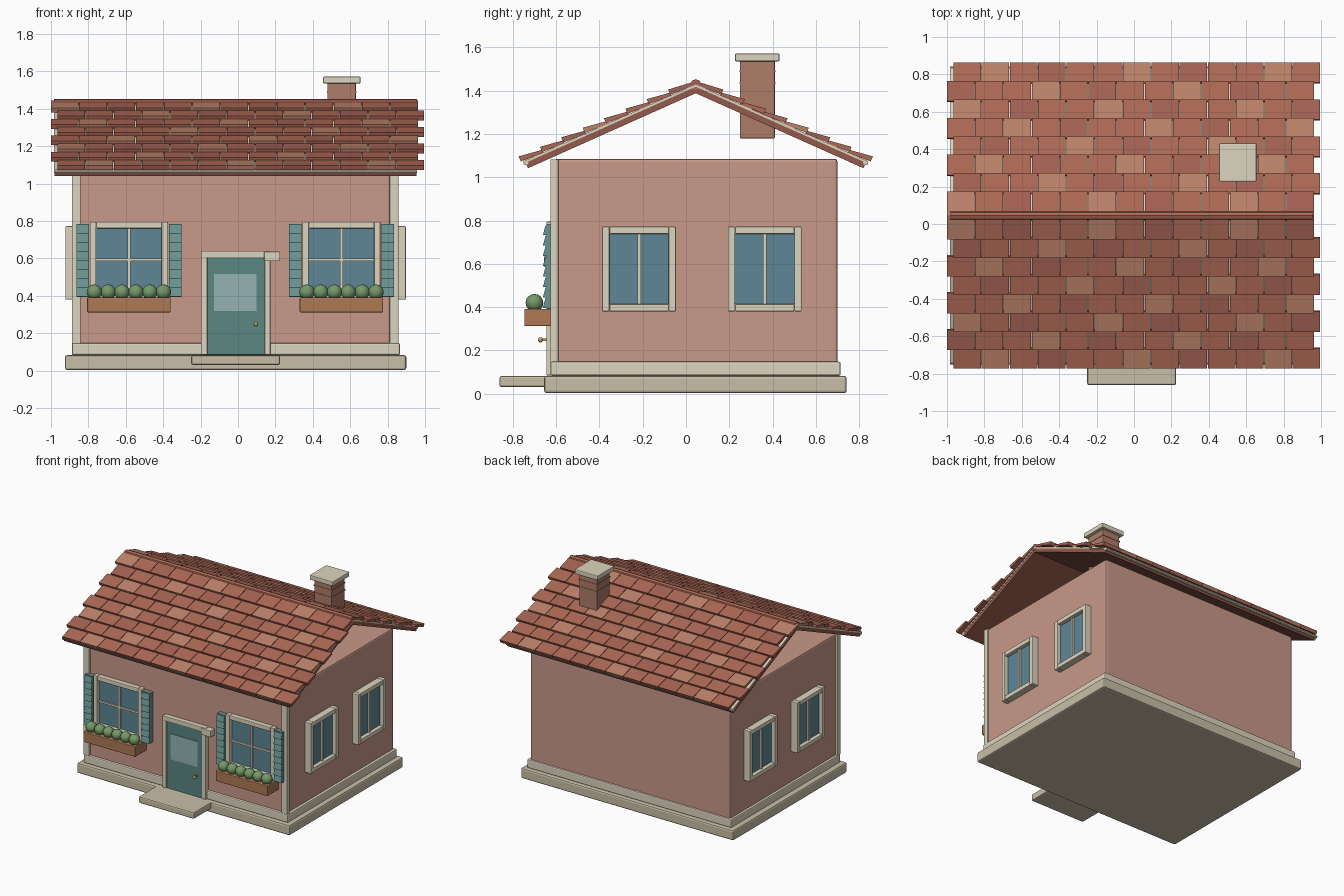
import bpy, bmesh, math
from mathutils import Vector

if "Cube" in bpy.data.objects:
    bpy.data.objects.remove(bpy.data.objects["Cube"])

CX, CY = -0.013, 0.045          # house centre
MATS = {}
COL = dict(wall=(.58, .32, .25), cream=(.72, .66, .52), stone=(.58, .52, .39), tile=(.42, .14, .09),
           tile_light=(.50, .22, .14), tile_dark=(.37, .12, .085), slab=(.30, .10, .07), brick=(.42, .20, .14),
           glass=(.11, .24, .30), pale=(.30, .45, .45), teal=(.10, .24, .22), shutter=(.14, .29, .28),
           wood=(.42, .19, .09), plant=(.18, .32, .14), brass=(.55, .38, .14))


def finish(o, name, col, bevel=0, smooth=False):
    o.name = name
    if col not in MATS:
        MATS[col] = bpy.data.materials.new(col)
        MATS[col].diffuse_color = (*COL[col], 1)
    o.data.materials.append(MATS[col])
    if bevel:
        m = o.modifiers.new("bevel", 'BEVEL')
        m.width, m.segments = bevel, 2
    if smooth:
        for p in o.data.polygons:
            p.use_smooth = True
    return o


def from_bm(bm, name, col, bevel=0, smooth=False):
    bmesh.ops.recalc_face_normals(bm, faces=bm.faces)
    me = bpy.data.meshes.new(name)
    bm.to_mesh(me)
    bm.free()
    o = bpy.data.objects.new(name, me)
    bpy.context.collection.objects.link(o)
    return finish(o, name, col, bevel, smooth)


def hexa(bm, pts):
    # pts: four bottom corners then four top corners
    v = [bm.verts.new(p) for p in pts]
    for f in ((3, 2, 1, 0), (4, 5, 6, 7), (0, 1, 5, 4), (1, 2, 6, 5), (2, 3, 7, 6), (3, 0, 4, 7)):
        bm.faces.new([v[i] for i in f])


def add_box(bm, x0, x1, y0, y1, z0, z1):
    hexa(bm, [(x, y, z) for z in (z0, z1) for x, y in ((x0, y0), (x1, y0), (x1, y1), (x0, y1))])


def box(name, col, *b, bevel=0):
    bm = bmesh.new()
    add_box(bm, *b)
    return from_bm(bm, name, col, bevel)


def rod(name, col, x0, x1, y, z, r, n):
    bpy.ops.mesh.primitive_cylinder_add(vertices=n, radius=r, depth=x1 - x0,
                                        location=((x0 + x1) / 2, y, z), rotation=(0, math.pi / 2, 0))
    return finish(bpy.context.object, name, col)


# base, skirting and walls
box("foundation", "stone", -.925, .9, -.655, .742, 0.003, .083, bevel=.012)
box("skirting", "cream", -.888, .866, -.627, .714, .083, .148, bevel=.008)
box("walls", "wall", -.87, .845, -.608, .70, .09, 1.085, bevel=.012)
for i, x in enumerate((-.888, .811)):
    box(f"corner_post_{i}", "cream", x, x + .047, -.627, -.59, .145, 1.083, bevel=.004)
box("doorstep", "stone", -.25, .225, -.862, -.63, .03, .082, bevel=.01)

# door
bm = bmesh.new()
add_box(bm, -.198, -.164, -.645, -.6, .085, .608)
add_box(bm, .142, .173, -.645, -.6, .085, .608)
add_box(bm, -.198, .173, -.645, -.6, .604, .64)
add_box(bm, .14, .225, -.655, -.6, .585, .636)
from_bm(bm, "door_frame", "cream", .004)
box("door", "teal", -.165, .144, -.637, -.6, .085, .606)
box("door_pane", "pale", -.128, .10, -.642, -.62, .318, .516)
bpy.ops.mesh.primitive_uv_sphere_add(segments=12, ring_count=8, radius=.012, location=(.096, -.672, .249))
finish(bpy.context.object, "door_knob", "brass", smooth=True)
box("knob_stem", "brass", .091, .101, -.668, -.63, .244, .254)


def window(name, origin, right, out, w, z0, z1, cross):
    # frame, glass and glazing bars in a local (right, out, up) frame
    o, r, n = Vector(origin), Vector(right), Vector(out)

    def part(bm, u0, u1, d0, d1, a, b):
        hexa(bm, [o + r * u + n * d + Vector((0, 0, z)) for z in (a, b)
                  for u, d in ((u0, d0), (u1, d0), (u1, d1), (u0, d1))])
    h, t = w / 2, .034
    bm = bmesh.new()
    part(bm, -h, -h + t, -.01, .05, z0, z1)
    part(bm, h - t, h, -.01, .05, z0, z1)
    part(bm, -h + t, h - t, -.01, .05, z0, z0 + t)
    part(bm, -h + t, h - t, -.01, .05, z1 - t, z1)
    from_bm(bm, name + "_frame", "cream", .005)
    bm = bmesh.new()
    part(bm, -h + t, h - t, -.01, .02, z0 + t, z1 - t)
    from_bm(bm, name + "_glass", "glass")
    bm = bmesh.new()
    part(bm, -.008, .008, 0, .032, z0 + t, z1 - t)
    if cross:
        m = (z0 + z1) / 2
        part(bm, -h + t, h - t, 0, .03, m - .007, m + .007)
    from_bm(bm, name + "_bars", "cream")


# side windows, two on each side wall
for x, s, side in ((.847, 1, "right"), (-.873, -1, "left")):
    for i, y in enumerate((-.217, .364)):
        window(f"{side}_window_{i}", (x, y, 0), (0, s, 0), (s, 0, 0), .341, .38, .772, False)

# front windows with shutters and planted boxes
for i, x in enumerate((-.583, .553)):
    window(f"front_window_{i}", (x, -.595, 0), (1, 0, 0), (0, -1, 0), .418, .39, .795, True)
    for j, sx in enumerate((x - .247, x + .247)):
        bm = bmesh.new()
        add_box(bm, sx - .034, sx + .034, -.645, -.6, .393, .783)
        for k in range(8):
            z = .397 + k * .048
            hexa(bm, [(sx + a, y, zz) for a0, zz, yf in ((.033, z, -.661), (.033, z + .045, -.649))
                      for a, y in ((-a0, yf), (a0, yf), (a0, -.64), (-a0, -.64))])
        from_bm(bm, f"shutter_{i}_{j}", "shutter")
    box(f"flower_box_{i}", "wood", x - .223, x + .223, -.747, -.605, .312, .392, bevel=.005)
    bm = bmesh.new()
    for k in range(6):
        res = bmesh.ops.create_uvsphere(bm, u_segments=12, v_segments=8, radius=.041)
        bmesh.ops.translate(bm, verts=res["verts"], vec=(x + (k - 2.5) * .074, -.70, .42))
    from_bm(bm, f"plants_{i}", "plant", smooth=True)

# roof: folded sheets under rows of overlapping tiles
K, APEX, LEAN = .447, 1.388, .37


def chevron(name, col, hw, lo, hi, x0, x1):
    prof = [(-hw - lo * LEAN, lo), (0, lo), (hw + lo * LEAN, lo),
            (hw + hi * LEAN, hi), (0, hi), (-hw - hi * LEAN, hi)]
    bm = bmesh.new()
    ends = [[bm.verts.new((x, CY + y, APEX - K * abs(y) + v)) for y, v in prof] for x in (x0, x1)]
    for e in ends:
        bm.faces.new((e[0], e[1], e[4], e[5]))
        bm.faces.new((e[1], e[2], e[3], e[4]))
    for i in range(6):
        j = (i + 1) % 6
        bm.faces.new((ends[0][i], ends[0][j], ends[1][j], ends[1][i]))
    from_bm(bm, name, col)


chevron("roof_slab", "slab", .775, 0, .03, -.982, .955)
chevron("roof_underlay", "cream", .778, .03, .042, -.985, .957)
for i, s in enumerate((-1, 1)):
    rod(f"eave_trim_{i}", "cream", -.985, .957, CY + s * .785, APEX - K * .785 + .03, .012, 10)
rod("ridge_cap", "tile", -.985, .957, CY, 1.428, .025, 8)

ROWS, COLS, PITCH, HW = 8, 13, .1512, .789
tiles = {c: bmesh.new() for c in ("tile", "tile_light", "tile_dark")}
for s in (-1, 1):
    for r in range(ROWS):
        a, b = HW * r / ROWS, HW * (r + 1) / ROWS
        x_start = -1.0 if r % 2 == 0 else -.966
        for c in range(COLS):
            k = (c + 2 * r) % 5
            col = "tile_light" if k == 0 else "tile_dark" if k == 2 else "tile"
            x0 = x_start + c * PITCH
            x1 = x0 + PITCH - .004
            quad = []
            for va, vb in ((.040, .046), (.056, .074)):
                ya, yb = (a + va * LEAN if r else 0), b + vb * LEAN + .002
                for x, y, v in ((x0, ya, va), (x1, ya, va), (x1, yb, vb), (x0, yb, vb)):
                    quad.append((x, CY + s * y, APEX - K * y + v))
            hexa(tiles[col], quad)
for c, bm in tiles.items():
    from_bm(bm, "roof_" + c + "s", c)

# chimney
box("chimney", "brick", .478, .63, .249, .41, 1.18, 1.54, bevel=.004)
for i, z in enumerate((1.43, 1.485)):
    box(f"chimney_course_{i}", "brick", .475, .633, .246, .413, z, z + .008)
box("chimney_cap", "cream", .455, .655, .226, .432, 1.535, 1.572, bevel=.006)

for m in bpy.data.materials:
    if m.users and not m.is_grease_pencil:
        m.use_nodes = True
        m.node_tree.nodes["Principled BSDF"].inputs["Base Color"].default_value = m.diffuse_color
